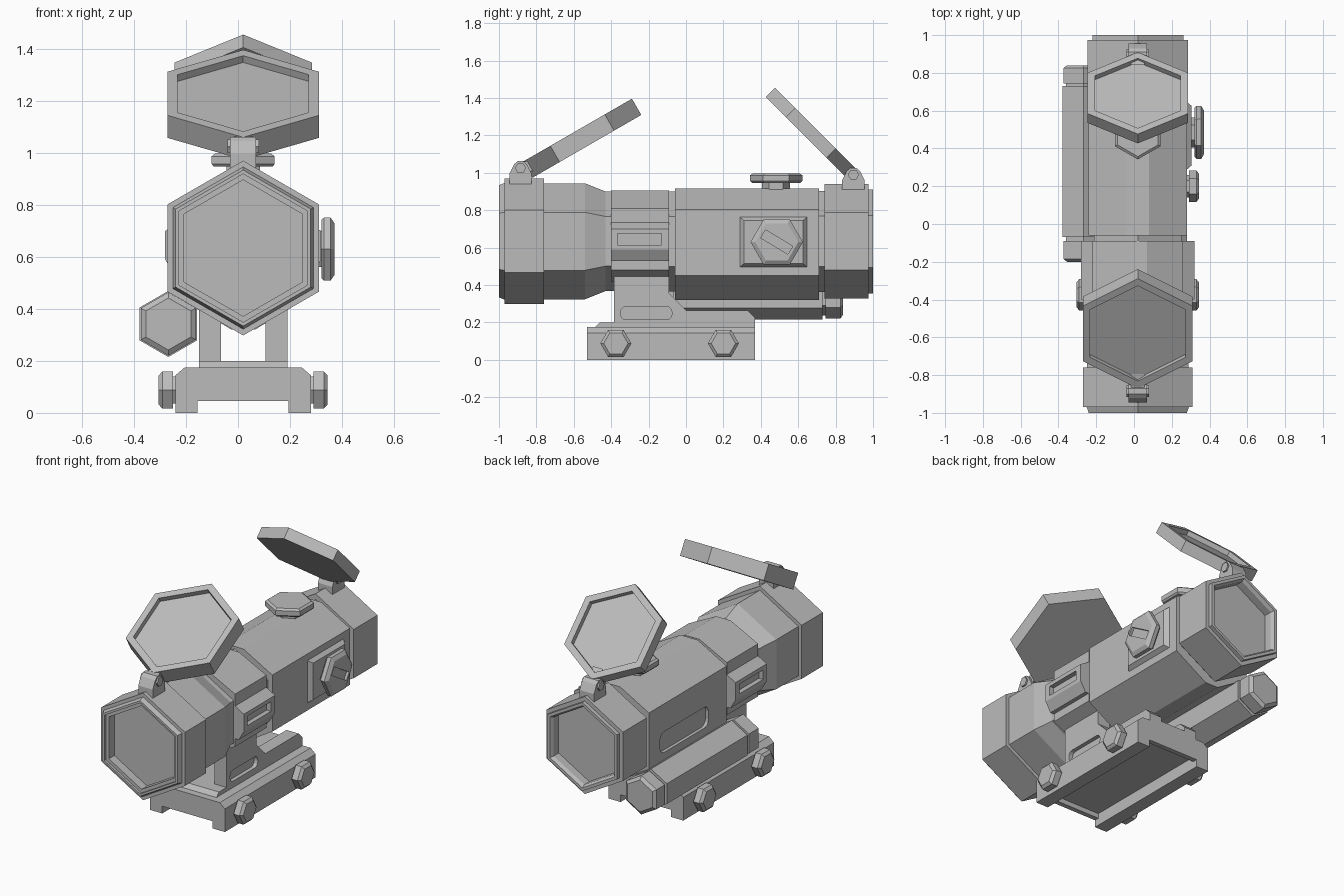
import bpy, bmesh, math
from mathutils import Vector, Matrix

cube = bpy.data.objects.get("Cube")
if cube:
    bpy.data.objects.remove(cube, do_unlink=True)

CX, CZ = 0.02, 0.634          # optical axis
X, Y, Z = Vector((1, 0, 0)), Vector((0, 1, 0)), Vector((0, 0, 1))

grey = bpy.data.materials.new("matte_grey")
grey.use_nodes = True
grey.diffuse_color = (0.5, 0.5, 0.5, 1)
grey.node_tree.nodes["Principled BSDF"].inputs["Base Color"].default_value = (0.5, 0.5, 0.5, 1)


def finish(name, bm):
    bmesh.ops.remove_doubles(bm, verts=bm.verts, dist=1e-5)
    bmesh.ops.recalc_face_normals(bm, faces=bm.faces)
    mesh = bpy.data.meshes.new(name)
    bm.to_mesh(mesh)
    bm.free()
    mesh.materials.append(grey)
    obj = bpy.data.objects.new(name, mesh)
    bpy.context.collection.objects.link(obj)
    return obj


def hex_turn(name, profile, origin, axis, corner):
    """Six-sided turned part: profile of (distance along axis, radius)."""
    side = axis.cross(corner)
    bm = bmesh.new()
    rings = []
    for t, r in profile:
        ring = []
        for i in range(6):
            a = i * math.pi / 3
            ring.append(bm.verts.new(Vector(origin) + axis * t + (corner * math.cos(a) + side * math.sin(a)) * r))
        rings.append(ring)
    for lo, hi in zip(rings, rings[1:]):
        for i in range(6):
            j = (i + 1) % 6
            bm.faces.new((lo[i], lo[j], hi[j], hi[i]))
    bm.faces.new(rings[0])
    bm.faces.new(rings[-1])
    return finish(name, bm)


def prism(name, outline, axis, a, b):
    """Extrude an outline along x (outline in y, z) or along y (outline in x, z)."""
    bm = bmesh.new()
    place = (lambda u, v, t: (t, u, v)) if axis == "x" else (lambda u, v, t: (u, t, v))
    ends = [[bm.verts.new(place(u, v, t)) for u, v in outline] for t in (a, b)]
    n = len(outline)
    for i in range(n):
        j = (i + 1) % n
        bm.faces.new((ends[0][i], ends[0][j], ends[1][j], ends[1][i]))
    bm.faces.new(ends[0])
    bm.faces.new(ends[1])
    return finish(name, bm)


def mirrored(half):
    """Close a half outline (offset from the axis, z) across the middle plane."""
    return [(CX + u, z) for u, z in half] + [(CX - u, z) for u, z in reversed(half)]


def slot(u0, u1, v0, v1, r=0.0, steps=3):
    """Rectangle outline with optional rounded corners."""
    if not r:
        return [(u0, v0), (u1, v0), (u1, v1), (u0, v1)]
    pts = []
    for k, (u, v) in enumerate(((u1 - r, v1 - r), (u0 + r, v1 - r), (u0 + r, v0 + r), (u1 - r, v0 + r))):
        for s in range(steps + 1):
            a = (k + s / steps) * math.pi / 2
            pts.append((u + r * math.cos(a), v + r * math.sin(a)))
    return pts


def cut(obj, cutter):
    mod = obj.modifiers.new("cut", "BOOLEAN")
    mod.operation, mod.solver, mod.object = "DIFFERENCE", "EXACT", cutter
    bpy.context.view_layer.objects.active = obj
    bpy.ops.object.modifier_apply(modifier=mod.name)
    bpy.data.objects.remove(cutter, do_unlink=True)


# Eyepiece, inner tube and objective as one hollow-ended turned body
hex_turn("scope_tube", [
    (-.93, .262), (-.985, .262), (-.985, .285), (-1, .285), (-1, .3), (-.97, .312), (-.97, .336),
    (-.76, .336), (-.76, .31), (-.54, .31), (-.43, .266), (.74, .27), (.74, .306), (.975, .306),
    (.975, .278), (1, .278), (1, .258), (.98, .245), (.93, .245)], (CX, 0, CZ), Y, Z)

# Main housing with a side pocket
housing = prism("main_housing", mirrored([(.06, .915), (.26, .805), (.26, .45), (.045, .32)]), "y", -.06, .71)
cut(housing, prism("pocket_cutter", slot(.12, .6, .5, .63, .04), "x", -.3, -.22))

# Clamp collar with slotted side bosses
collar = prism("clamp_collar", mirrored([
    (.05, .905), (.24, .81), (.24, .735), (.3, .7), (.3, .59), (.265, .53), (.24, .53), (.24, .48), (.12, .42)]),
    "y", -.4, -.09)
for s in (-1, 1):
    cut(collar, prism("boss_cutter", slot(-.365, -.13, .615, .675), "x", CX + s * .27, CX + s * .33))

# Windage pad and knob with screwdriver slot
pad = hex_turn("windage_pad", [(0, .1), (.01, .1)], (CX + .25, .485, .63), X, Y)
bpy.data.objects.remove(pad, do_unlink=True)
bm = bmesh.new()
base = [bm.verts.new((.27, u, v)) for u, v in slot(.28, .655, .49, .77)]
top = [bm.verts.new((.305, u, v)) for u, v in slot(.31, .625, .515, .745)]
for i in range(4):
    j = (i + 1) % 4
    bm.faces.new((base[i], base[j], top[j], top[i]))
bm.faces.new(base)
bm.faces.new(top)
finish("windage_pad", bm)

knob_profile = [(0, .08), (.03, .08), (.03, .13), (.04, .14), (.065, .14), (.08, .115)]
windage = hex_turn("windage_knob", knob_profile, (.291, .485, .63), X, Y)
groove = prism("groove_cutter", slot(-.085, .085, -.025, .025), "x", .355, .39)
groove.matrix_world = Matrix.Translation((0, .485, .63)) @ Matrix.Rotation(math.radians(-31), 4, "X")
bpy.context.view_layer.update()
cut(windage, groove)

# Elevation knob on top
hex_turn("elevation_knob", [(0, .075), (.06, .075), (.06, .13), (.07, .14), (.1, .14), (.11, .125)],
         (CX, .482, .887), Z, Y)

# Side tube with end caps
hex_turn("side_tube", [
    (-.2, .09), (-.2, .1), (-.185, .122), (-.09, .122), (-.09, .105), (-.07, .105), (-.07, .127), (.73, .127),
    (.73, .105), (.745, .105), (.745, .122), (.825, .122), (.84, .1)], (-.268, 0, .342), Y, Z)

# Rail clamp base with cavity beneath
prism("rail_base", mirrored([(.225, .175), (.26, .145), (.26, 0), (.175, 0), (.175, .075)]), "y", -.53, .37)
for y0, y1 in ((-.53, -.5), (.34, .37)):
    prism("rail_end_lip", slot(CX - .175, CX + .175, .045, .08), "y", y0, y1)
prism("base_step", [(-.49, .17), (-.46, .2), (.37, .2), (.37, .17)], "x", CX - .17, CX + .17)

# Two riser walls with a rounded side slot
for s, side in ((-1, "right"), (1, "left")):
    wall = prism(side + "_riser_wall", [
        (-.385, .18), (-.385, .46), (-.09, .46), (-.09, .355), (0, .265), (.33, .265), (.37, .225), (.37, .18)],
        "x", CX + s * .085, CX + s * .17)
    cut(wall, prism("slot_cutter", slot(-.35, -.075, .215, .285, .03), "x", CX + s * .145, CX + s * .2))
    # Clamp bolts
    for y in (-.375, .2):
        hex_turn(side + "_clamp_bolt", [(0, .06), (.015, .06), (.015, .083), (.055, .083), (.07, .065)],
                 (CX + s * .255, y, .088), X * s, Y)

# Flip-up covers with hinges: dished hexagonal lids
for name, r, thick, mid, tilt, pin in (
        ("front", .336, .1, (-.555, 1.185), 30, (-.885, 1.025)),
        ("rear", .306, .07, (.668, 1.214), 135, (.895, .99))):
    a = math.radians(tilt)
    d = Vector((0, math.cos(a), math.sin(a)))
    n = Vector((0, -d.z, d.y)) if name == "front" else Vector((0, d.z, -d.y))
    h = thick / 2
    hex_turn(name + "_lid", [(-h, r), (h, r), (h, r - .045), (h - .03, r - .045)], (CX, *mid), n, d)
    y, z = pin
    prism(name + "_hinge_lug", [(y - .06, z - .11), (y - .06, z - .03), (y - .035, z + .02), (y - .015, z + .037),
                                (y + .015, z + .037), (y + .035, z + .02), (y + .06, z - .03), (y + .06, z - .11)],
          "x", CX - .05, CX + .05)
    hex_turn(name + "_hinge_pin", [(-.06, .03), (.06, .03)], (CX, y, z), X, Y)
    # Arm joining lid and hinge
    root = Vector((0, *mid)) - d * (r - .06)
    prism(name + "_lid_arm", [(y, z - .03), (root.y, root.z - .03), (root.y, root.z + .03), (y, z + .03)],
          "x", CX - .035, CX + .035)
